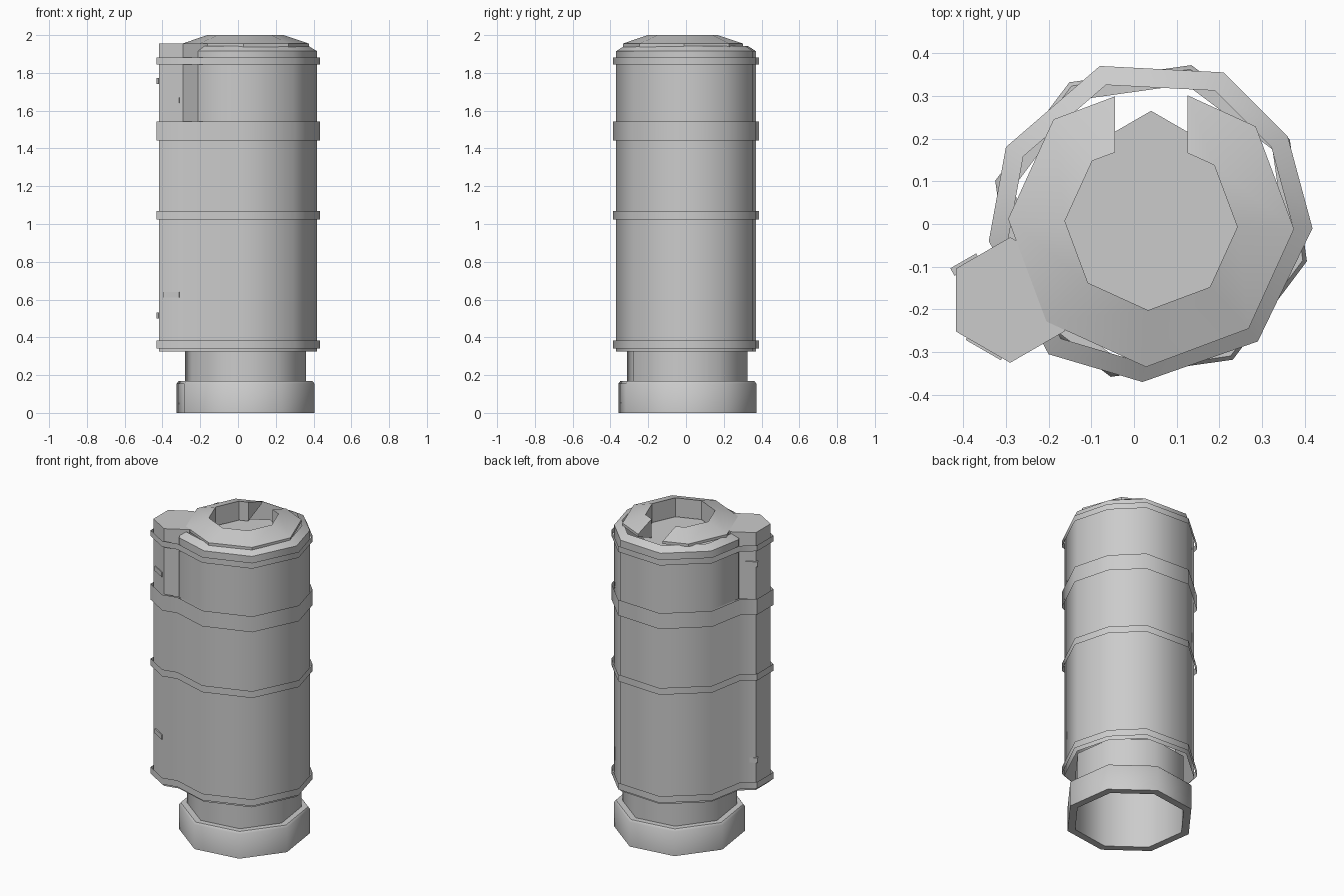
import bpy, bmesh, math
from mathutils import Vector

old = bpy.data.objects.get("Cube")
if old:
    bpy.data.objects.remove(old, do_unlink=True)

grey = bpy.data.materials.new("plain_grey")
grey.use_nodes = True
grey.diffuse_color = (0.6, 0.6, 0.6, 1)
grey.node_tree.nodes["Principled BSDF"].inputs["Base Color"].default_value = (0.6, 0.6, 0.6, 1)


def finish(name, bm):
    mesh = bpy.data.meshes.new(name)
    bm.to_mesh(mesh)
    bm.free()
    mesh.materials.append(grey)
    obj = bpy.data.objects.new(name, mesh)
    bpy.context.collection.objects.link(obj)
    return obj


def smooth(obj, degrees=50):
    bpy.ops.object.select_all(action='DESELECT')
    obj.select_set(True)
    bpy.context.view_layer.objects.active = obj
    bpy.ops.object.shade_smooth_by_angle(angle=math.radians(degrees))


def ngon(sides, radius, start, cx=0.04, cy=0.0):
    angles = [math.radians(start + 360 * i / sides) for i in range(sides)]
    return [(cx + radius * math.cos(a), cy + radius * math.sin(a)) for a in angles]


def scaled(points, f, cx=0.04):
    return [(cx + (x - cx) * f, y * f) for x, y in points]


def offset(points, d):
    """Push a counter-clockwise outline outwards by d."""
    out = []
    for i, p in enumerate(points):
        p, a, b = Vector(p), Vector(points[i - 1]), Vector(points[(i + 1) % len(points)])
        e1, e2 = (p - a).normalized(), (b - p).normalized()
        n1, n2 = Vector((e1.y, -e1.x)), Vector((e2.y, -e2.x))
        out.append(tuple(p + (n1 + n2) * (d / (1 + n1.dot(n2)))))
    return out


def loft(name, rings, cap=False, closed=False):
    """Join outlines at given heights; cap the top or close into a solid ring."""
    bm = bmesh.new()
    loops = [[bm.verts.new((x, y, z)) for x, y in pts] for pts, z in rings]
    pairs = list(zip(loops, loops[1:]))
    if closed:
        pairs.append((loops[-1], loops[0]))
    for lo, hi in pairs:
        for i in range(len(lo)):
            j = (i + 1) % len(lo)
            bm.faces.new((lo[i], lo[j], hi[j], hi[i]))
    if cap:
        bm.faces.new(loops[-1])
    return finish(name, bm)


def box(name, center, size, angle=0):
    bm = bmesh.new()
    bmesh.ops.create_cube(bm, size=1)
    bmesh.ops.scale(bm, vec=size, verts=bm.verts)
    obj = finish(name, bm)
    obj.location = center
    obj.rotation_euler.z = math.radians(angle)
    return obj


# Outlines: the round body, and the body merged with its side tube
round_part = [(0.02, -0.37), (0.29, -0.275), (0.418, -0.01), (0.36, 0.205),
              (0.21, 0.355), (-0.08, 0.37), (-0.3, 0.18), (-0.34, -0.04)]
notch = (-0.2, -0.305)
full = round_part + [(-0.417, -0.103), (-0.417, -0.25), (-0.29, -0.325), notch]
main = round_part + [notch]

# Hollow base ring and neck
base = [ngon(8, r, -14.5, cy=0.007) for r in (0.33, 0.377, 0.367)]
smooth(loft("base_ring", [(base[0], 0), (base[1], 0), (base[1], 0.155),
                          (base[2], 0.168), (base[0], 0.168)]))
smooth(loft("neck", [(base[0], 0), (base[0], 0.36)]))

# Body walls and shoulder
smooth(loft("lower_body", [(full, 0.325), (full, 1.54)]))
smooth(loft("upper_body", [(main, 1.5), (main, 1.915), (scaled(main, 0.88), 1.943)]))

# Capped side tube
tube = ngon(6, 0.147, 30, -0.29, -0.178)
smooth(loft("side_tube", [(tube, 1.5), (tube, 1.955)], cap=True))

# Sleeve bands around body and tube
sleeve = offset(full, 0.015)
for name, z0, z1 in (("bottom_band", 0.34, 0.382), ("middle_band", 1.025, 1.068),
                     ("wide_band", 1.442, 1.542), ("top_band", 1.845, 1.882)):
    smooth(loft(name, [(sleeve, z0), (sleeve, z1)]))

# Octagonal lid ring with a slot cut through its back
outer, inner = ngon(8, 0.335, -2), ngon(8, 0.202, -2)
lid = loft("lid_ring", [(outer, 1.938), (outer, 1.955), (inner, 2.0), (inner, 1.88)],
           closed=True)
cutter = box("slot_cutter", (0.04, 0.3, 1.95), (0.17, 0.35, 0.4))
cutter.hide_render = True
cut = lid.modifiers.new("slot", 'BOOLEAN')
cut.operation = 'DIFFERENCE'
cut.solver = 'EXACT'
cut.object = cutter
bpy.context.view_layer.objects.active = lid
bpy.ops.object.modifier_apply(modifier=cut.name)
bpy.data.objects.remove(cutter, do_unlink=True)
smooth(lid, 20)

# Flat floor inside the lid
loft("lid_floor", [(ngon(6, 0.265, 30), 1.875)], cap=True)

# Small clips and bars on the side tube
for side, z in (("lower", 0.515), ("upper", 1.757)):
    box(side + "_clip", (-0.395, -0.095, z), (0.07, 0.02, 0.032), 30)
for side, z in (("lower", 0.625), ("upper", 1.655)):
    box(side + "_bar", (-0.35, -0.29, z), (0.095, 0.012, 0.03), -30)
